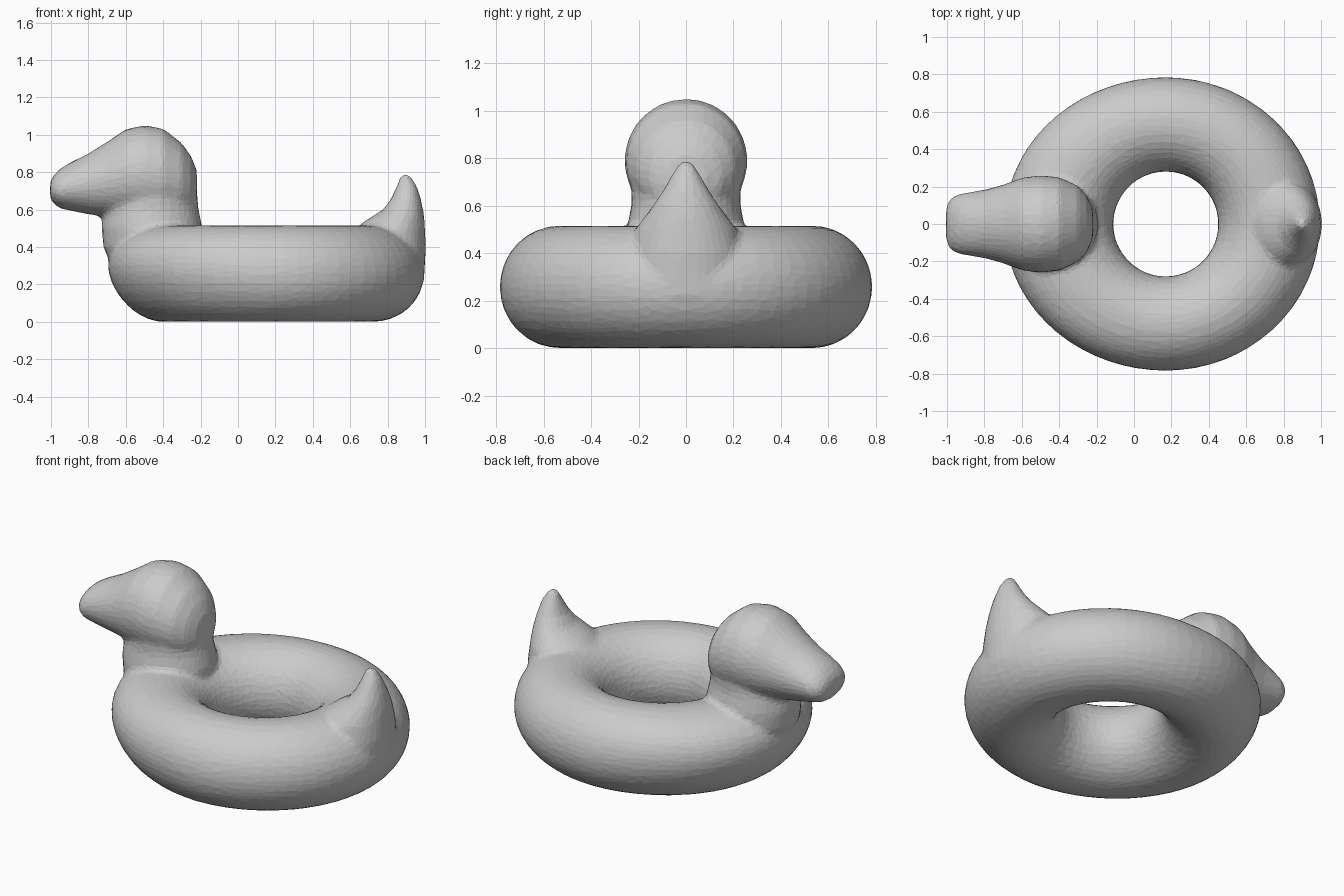
import bpy, bmesh
from math import sin, cos, pi, hypot
from mathutils import Vector

cube = bpy.data.objects.get("Cube")
if cube:
    bpy.data.objects.remove(cube, do_unlink=True)

# Single vinyl colour
vinyl = bpy.data.materials.new("grey vinyl")
vinyl.use_nodes = True
GREY = (0.6, 0.6, 0.6, 1)
vinyl.diffuse_color = GREY
vinyl.node_tree.nodes["Principled BSDF"].inputs["Base Color"].default_value = GREY

SIDES = 32


def loft(bm, rings, closed=False):
    """Skin a list of point rings, capped at the ends or joined in a loop."""
    loops = [[bm.verts.new(p) for p in ring] for ring in rings]
    pairs = list(zip(loops, loops[1:]))
    if closed:
        pairs.append((loops[-1], loops[0]))
    else:
        bm.faces.new(loops[0][::-1])
        bm.faces.new(loops[-1])
    for a, b in pairs:
        for i in range(len(a)):
            j = (i + 1) % len(a)
            bm.faces.new((a[i], a[j], b[j], b[i]))


def circle(n=SIDES):
    return [(cos(2 * pi * i / n), sin(2 * pi * i / n)) for i in range(n)]


def upright(z, x0, x1, ry):
    """Horizontal ellipse spanning x0..x1."""
    return [Vector(((x0 + x1) / 2 + c * (x1 - x0) / 2, s * ry, z)) for c, s in circle()]


def facing(x, z0, z1, ry):
    """Ellipse across the head, spanning z0..z1."""
    return [Vector((x, c * ry, (z0 + z1) / 2 + s * (z1 - z0) / 2)) for c, s in circle()]


# Swim ring: inner hole is round, outer edge slightly longer along x
CX, HOLE, HALF = 0.17, 0.28, 0.258


def ring_section(ct, st):
    rx = 0.86 if ct < 0 else 0.825
    outer = 1 / hypot(ct / rx, st / 0.785)
    mid, half = (outer + HOLE) / 2, (outer - HOLE) / 2
    points = []
    for c, s in circle():
        lean = 0.055 * max(0, -ct) * s * max(0, c)
        r = mid + half * c + lean
        points.append(Vector((CX + r * ct, r * st, HALF + HALF * s)))
    return points


bm = bmesh.new()
loft(bm, [ring_section(c, s) for c, s in circle(64)], closed=True)

# Neck and chest
loft(bm, [upright(*v) for v in (
    (0.26, -0.66, -0.24, 0.18), (0.40, -0.72, -0.20, 0.25),
    (0.50, -0.73, -0.19, 0.25), (0.60, -0.72, -0.21, 0.23),
    (0.70, -0.70, -0.22, 0.23))])

# Head tapering forward into the bill
loft(bm, [facing(*v) for v in (
    (-1.005, 0.66, 0.75, 0.09), (-0.985, 0.63, 0.785, 0.135),
    (-0.95, 0.605, 0.82, 0.157), (-0.90, 0.595, 0.85, 0.167),
    (-0.80, 0.575, 0.90, 0.183), (-0.70, 0.56, 0.962, 0.21),
    (-0.60, 0.54, 1.03, 0.248), (-0.50, 0.53, 1.052, 0.26),
    (-0.40, 0.53, 1.033, 0.251), (-0.30, 0.55, 0.955, 0.205),
    (-0.25, 0.57, 0.885, 0.15), (-0.22, 0.61, 0.81, 0.08))])

# Upturned tail
loft(bm, [upright(*v) for v in (
    (0.22, 0.70, 0.995, 0.24), (0.40, 0.66, 1.005, 0.23),
    (0.50, 0.63, 1.00, 0.215), (0.54, 0.68, 0.998, 0.185),
    (0.60, 0.775, 0.99, 0.14), (0.66, 0.82, 0.977, 0.10),
    (0.73, 0.85, 0.955, 0.06), (0.785, 0.87, 0.92, 0.025))])

bmesh.ops.recalc_face_normals(bm, faces=bm.faces)
mesh = bpy.data.meshes.new("duck_swim_ring")
bm.to_mesh(mesh)
bm.free()
duck = bpy.data.objects.new("duck_swim_ring", mesh)
bpy.context.collection.objects.link(duck)
mesh.materials.append(vinyl)

# Fuse the parts, soften the seams, then reduce to coarse facets
fuse = duck.modifiers.new("fuse", "REMESH")
fuse.mode = "VOXEL"
fuse.voxel_size = 0.016
soften = duck.modifiers.new("soften", "SMOOTH")
soften.factor = 0.5
soften.iterations = 8
facet = duck.modifiers.new("facet", "DECIMATE")
facet.ratio = 0.1
